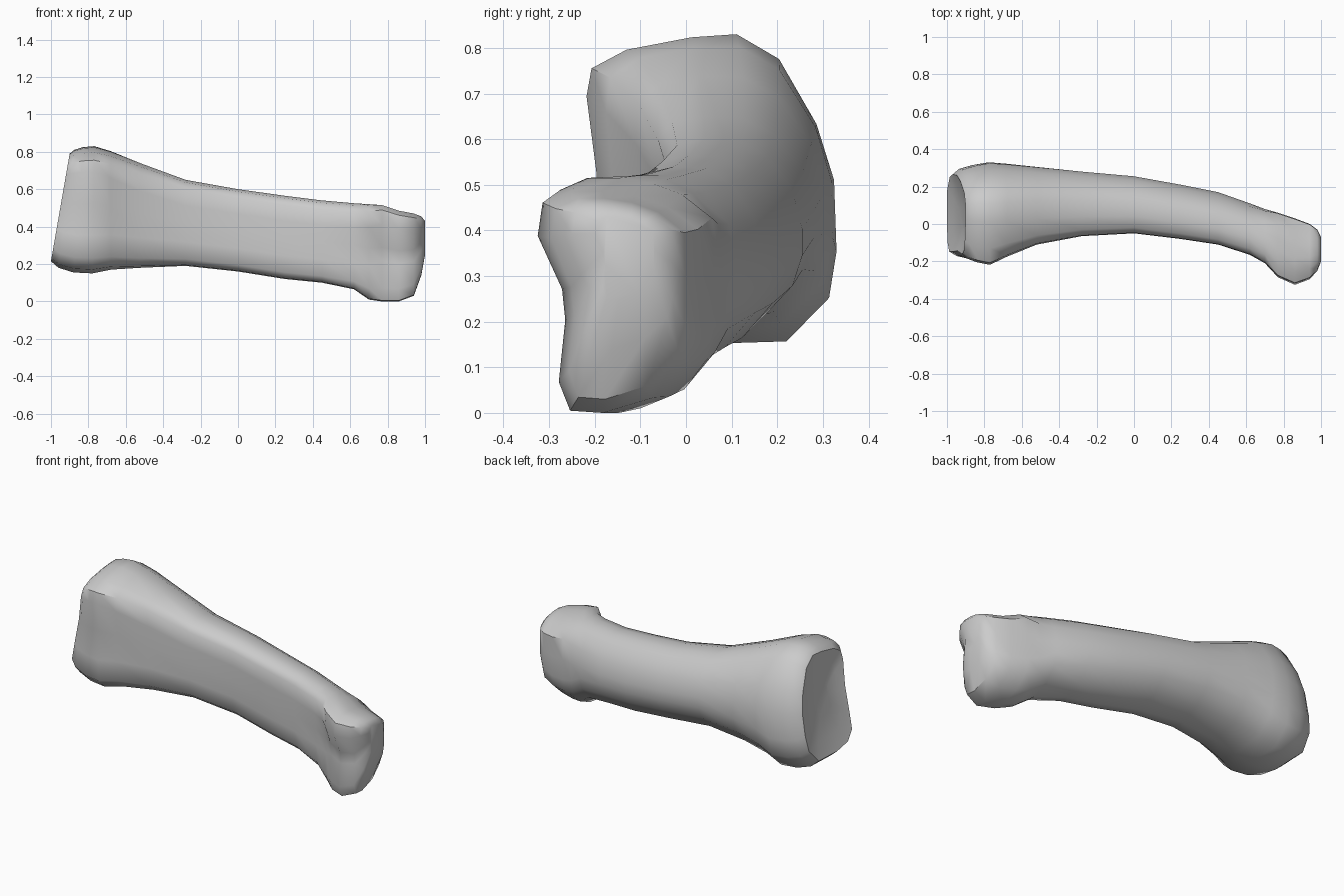
import bpy
import bmesh
from mathutils import Vector

default_cube = bpy.data.objects.get("Cube")
if default_cube:
    bpy.data.objects.remove(default_cube, do_unlink=True)

# Unit cross-sections as (depth, height), all starting at the lower front edge
BASE = [(.03, .12), (.15, .03), (.4, 0), (.8, .01), (.97, .15), (1, .3), (.99, .53), (.92, .71),
        (.77, .92), (.6, 1), (.42, .99), (.16, .95), (.02, .89), (0, .8), (.04, .55), (.03, .3)]
SHAFT = [(.03, .08), (.14, .01), (.35, 0), (.7, .1), (.93, .27), (1, .42), (1, .55), (.93, .74),
         (.75, .91), (.55, .99), (.3, 1), (.1, .97), (.01, .89), (0, .7), (0, .5), (0, .28)]
HEAD = [(.13, .14), (.2, .01), (.4, 0), (.72, .07), (.95, .22), (1, .36), (1, .6), (.99, .83),
        (.8, .93), (.6, .98), (.4, 1), (.2, 1), (.03, .95), (0, .8), (.15, .56), (.17, .42)]
PROFILES = [BASE, SHAFT, HEAD]

# Stations along the bone: x, front y, back y, bottom z, top z, profile blend
STATIONS = [
    (-1, -.16, .265, .215, .79, 0),
    (-.96, -.185, .295, .18, .81, 0),
    (-.88, -.205, .315, .155, .825, 0),
    (-.78, -.218, .33, .15, .83, 0),
    (-.68, -.175, .322, .17, .805, .3),
    (-.52, -.11, .305, .18, .74, .7),
    (-.28, -.065, .28, .19, .65, 1),
    (0, -.05, .255, .16, .6, 1),
    (.25, -.08, .21, .12, .565, 1),
    (.45, -.11, .17, .1, .54, 1),
    (.62, -.165, .11, .065, .525, 1.2),
    (.7, -.21, .08, .01, .52, 1.6),
    (.77, -.285, .06, 0, .515, 2),
    (.86, -.325, .03, 0, .485, 2),
    (.94, -.295, 0, .03, .47, 2),
    (.98, -.25, -.03, .14, .455, 2),
    (1, -.2, -.07, .25, .43, 2),
]


def section(x, front, back, bottom, top, blend):
    """Return one ring of points, leaning back towards the top at the socket end."""
    index = min(int(blend), len(PROFILES) - 2)
    factor = blend - index
    lean = .1 * max(0, (-.75 - x) / .25)
    ring = []
    for start, end in zip(PROFILES[index], PROFILES[index + 1]):
        depth, height = Vector(start).lerp(Vector(end), factor)
        ring.append(Vector((x + lean * height,
                            front + (back - front) * depth,
                            bottom + (top - bottom) * height)))
    return ring


def shrink(ring, scale, shift):
    """Return a smaller copy of a ring, pushed along the bone."""
    centre = sum(ring, Vector()) / len(ring)
    offset = Vector((shift, 0, 0))
    return [centre.lerp(point, scale) + offset for point in ring]


def loft(name, rings, material):
    """Skin a list of rings and close both ends."""
    bm = bmesh.new()
    loops = [[bm.verts.new(point) for point in ring] for ring in rings]
    for near, far in zip(loops, loops[1:]):
        for i in range(len(near)):
            j = (i + 1) % len(near)
            bm.faces.new((near[i], near[j], far[j], far[i]))
    bm.faces.new(loops[0])
    bm.faces.new(loops[-1])
    bmesh.ops.recalc_face_normals(bm, faces=bm.faces)
    mesh = bpy.data.meshes.new(name)
    bm.to_mesh(mesh)
    bm.free()
    mesh.materials.append(material)
    obj = bpy.data.objects.new(name, mesh)
    bpy.context.collection.objects.link(obj)
    return obj


# Plain grey bone colour
grey = bpy.data.materials.new("bone_grey")
grey.use_nodes = True
colour = (.6, .6, .6, 1)
grey.diffuse_color = colour
grey.node_tree.nodes["Principled BSDF"].inputs["Base Color"].default_value = colour

# Shallow socket, flared base, slender shaft and two-lobed head in one skin
body = [section(*station) for station in STATIONS]
socket = [shrink(body[0], .3, .03), shrink(body[0], .7, .02)]
bone = loft("finger_bone", socket + body, grey)

# Smooth the surface but keep the rim and ridges crisp
bpy.ops.object.select_all(action='DESELECT')
bone.select_set(True)
bpy.context.view_layer.objects.active = bone
bpy.ops.object.shade_smooth_by_angle(angle=.8)
